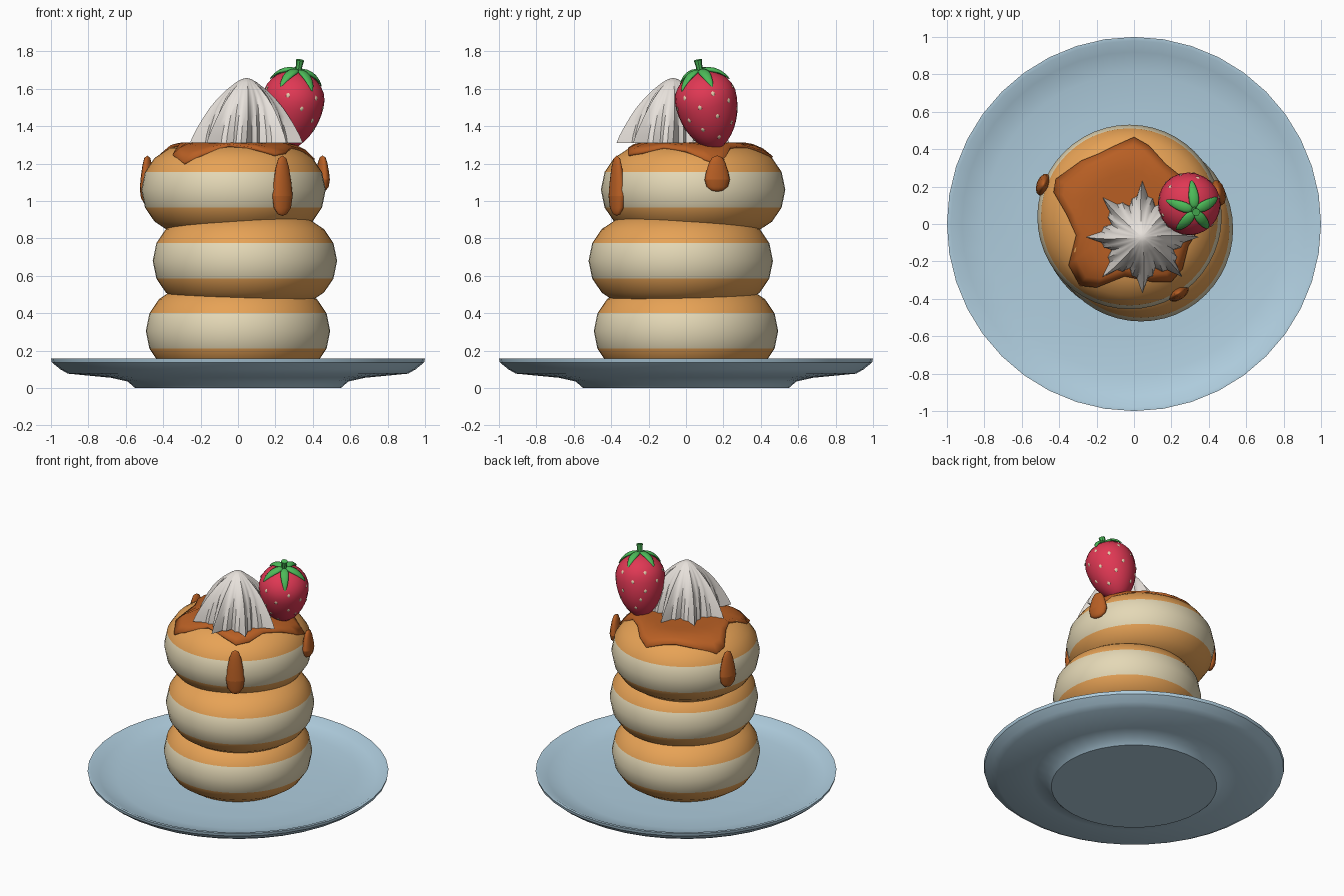
import bpy, bmesh
from math import sin, cos, pi, sqrt, radians, atan2, hypot
from mathutils import Vector, Matrix

if "Cube" in bpy.data.objects:
    bpy.data.objects.remove(bpy.data.objects["Cube"])


def material(name, *rgb):
    lin = [(c / 255 / 12.92) if c < 11 else ((c / 255 + 0.055) / 1.055) ** 2.4 for c in rgb]
    m = bpy.data.materials.new(name)
    m.use_nodes = True
    m.diffuse_color = (*lin, 1)
    bsdf = next(n for n in m.node_tree.nodes if n.type == "BSDF_PRINCIPLED")
    bsdf.inputs["Base Color"].default_value = (*lin, 1)
    bsdf.inputs["Roughness"].default_value = 0.6
    return m


PLATE = material("pale blue", 176, 206, 223)
GOLD = material("golden brown", 232, 163, 86)
BATTER = material("pale batter", 228, 216, 182)
SYRUP = material("amber syrup", 184, 95, 36)
CREAM = material("whipped white", 232, 226, 220)
RED = material("berry red", 224, 56, 84)
GREEN = material("leaf green", 76, 186, 88)
SEED = material("seed cream", 240, 214, 180)


def finish(name, bm, mats, matrix=None, angle=40):
    bmesh.ops.remove_doubles(bm, verts=bm.verts, dist=0.0001)
    bmesh.ops.recalc_face_normals(bm, faces=bm.faces)
    mesh = bpy.data.meshes.new(name)
    bm.to_mesh(mesh)
    bm.free()
    for m in mats:
        mesh.materials.append(m)
    ob = bpy.data.objects.new(name, mesh)
    bpy.context.collection.objects.link(ob)
    if matrix is not None:
        ob.matrix_world = matrix
    bpy.ops.object.select_all(action="DESELECT")
    ob.select_set(True)
    bpy.context.view_layer.objects.active = ob
    bpy.ops.object.shade_smooth_by_angle(angle=radians(angle))
    return ob


def skin(rings, closed=True):
    """Bridge a list of equally long point rings."""
    bm = bmesh.new()
    vs = [[bm.verts.new(p) for p in ring] for ring in rings]
    n = len(rings[0])
    for a, b in zip(vs, vs[1:]):
        for i in range(n):
            j = (i + 1) % n
            bm.faces.new((a[i], a[j], b[j], b[i]))
    # degenerate pole quads become triangles
    bmesh.ops.remove_doubles(bm, verts=bm.verts, dist=0.0001)
    return bm


def lathe(profile, steps):
    return skin([[(r * cos(2 * pi * i / steps), r * sin(2 * pi * i / steps), z)
                  for i in range(steps)] for r, z in profile])


# Plate
finish("plate", lathe([(0, 0), (0.55, 0), (0.59, 0.035), (0.68, 0.055), (0.91, 0.077),
                       (0.95, 0.1), (0.995, 0.137), (1, 0.158), (0.98, 0.158), (0.92, 0.125),
                       (0.8, 0.103), (0.6, 0.09), (0, 0.085)], 40), [PLATE], angle=35)

# Pancakes: rounded discs with a pale band around the middle
CORE, ROUND, BAND = 0.253, 0.24, 0.095
SPOTS = [("bottom", 0, 0, 0.305), ("middle", 0.037, -0.028, 0.68), ("top", -0.024, 0.038, 1.06)]
edge = 23.3
angles = [-90, -68, -45, -edge, 0, edge, 45, 68, 90]
for label, x, y, z in SPOTS:
    prof = [(CORE + ROUND * cos(radians(a)), ROUND * sin(radians(a))) for a in angles]
    bm = lathe([(0, -ROUND)] + prof + [(0, ROUND)], 48)
    for f in bm.faces:
        f.material_index = 1 if abs(f.calc_center_median().z) < BAND else 0
    finish(label + "_pancake", bm, [GOLD, BATTER], Matrix.Translation((x, y, z)))

TX, TY, TZ = SPOTS[2][1:]


def top_height(x, y):
    d = max(0, hypot(x - TX, y - TY) - CORE)
    return TZ + sqrt(max(0, ROUND ** 2 - d * d))


# Syrup pool draped over the top pancake
outline = [(0, 0.465), (-0.1, 0.42), (-0.18, 0.38), (-0.28, 0.34), (-0.42, 0.24), (-0.43, 0.17),
           (-0.36, 0.05), (-0.31, -0.06), (-0.35, -0.22), (-0.29, -0.33), (-0.2, -0.34),
           (-0.05, -0.28), (0.1, -0.31), (0.2, -0.31), (0.26, -0.24), (0.29, -0.12),
           (0.36, 0), (0.41, 0.1), (0.41, 0.19), (0.27, 0.24), (0.17, 0.32), (0.08, 0.42)]
steps = 8
rings = []
for k in range(steps + 1):
    t = k / steps
    ring = []
    for x, y in outline:
        px, py = TX + (x - TX) * t, TY + (y - TY) * t
        ring.append((px, py, top_height(px, py) + 0.014))
    rings.append(ring)
pool = finish("syrup_pool", skin(rings), [SYRUP])
if pool.data.polygons[0].normal.z < 0:
    pool.data.flip_normals()
solid = pool.modifiers.new("thickness", "SOLIDIFY")
solid.thickness = 0.02
solid.offset = -1

# Syrup drips
drop = [(0, 0), (0.45, 0.03), (0.85, 0.14), (1, 0.33), (0.88, 0.55), (0.65, 0.8), (0.4, 0.95), (0, 1)]
for label, x, y, low, wide in [("front", 0.237, -0.37, 0.92, 0.062),
                               ("left", 0.452, 0.167, 1.05, 0.07),
                               ("right", -0.485, 0.21, 0.98, 0.062)]:
    m = (Matrix.Translation((x, y, low)) @ Matrix.Rotation(atan2(y - TY, x - TX), 4, "Z")
         @ Matrix.Diagonal((0.036, wide, 1.243 - low, 1)))
    finish(label + "_syrup_drip", lathe(drop, 12), [SYRUP], m, 60)

# Whipped cream: fluted cone with eight sharp ridges
cols = 96
rings = []
for r, z in [(0, 0), (0.29, 0), (0.275, 0.04), (0.25, 0.09), (0.222, 0.14), (0.19, 0.19),
             (0.15, 0.24), (0.105, 0.285), (0.055, 0.325), (0.025, 0.342), (0, 0.348)]:
    depth = 0.34 * (1 - z / 0.348) ** 0.7
    ring = []
    for i in range(cols):
        a = 2 * pi * i / cols
        ridge = abs(sin(4 * a)) ** 0.8
        k = r * (1 - depth * ridge + 0.12 * depth * cos(24 * a))
        turn = a + 0.25 * z
        ring.append((k * cos(turn), k * sin(turn), z))
    rings.append(ring)
finish("whipped_cream", skin(rings), [CREAM], Matrix.Translation((0.045, -0.07, 1.31)), 35)

# Strawberry, built upright and then tilted
tip = Vector((0.252, 0.16, 1.275))
axis = Vector((0.07, -0.085, 0.42))
tilt = Matrix.Translation(tip) @ Vector((0, 0, 1)).rotation_difference(axis).to_matrix().to_4x4()
FAT, BELLY, CAP = 0.166, 0.28, 0.15


def berry_radius(z):
    if z > BELLY:
        return FAT * sqrt(max(0, 1 - ((z - BELLY) / CAP) ** 2))
    return FAT * max(0, 1 - ((BELLY - z) / BELLY) ** 2) ** 0.6


def berry_top(r):
    return BELLY + CAP * sqrt(max(0, 1 - (r / FAT) ** 2))


length = BELLY + CAP
prof = [(berry_radius(z), z) for z in [length * (1 - cos(pi * k / 16)) / 2 for k in range(17)]]
finish("strawberry", lathe(prof, 24), [RED], tilt, 60)

# Seeds in staggered rows, flattened against the skin
bm = bmesh.new()
for row, (z, count) in enumerate([(0.08, 4), (0.14, 5), (0.2, 6), (0.265, 6), (0.325, 6)]):
    for i in range(count):
        a = 2 * pi * (i + 0.5 * (row % 2)) / count + 0.3
        slope = (berry_radius(z + 0.01) - berry_radius(z - 0.01)) / 0.02
        r = berry_radius(z)
        out = Vector((cos(a), sin(a), -slope))
        m = (Matrix.Translation((r * cos(a), r * sin(a), z))
             @ out.to_track_quat("X", "Z").to_matrix().to_4x4()
             @ Matrix.Diagonal((0.004, 0.011, 0.014, 1)))
        bmesh.ops.create_icosphere(bm, subdivisions=1, radius=1, matrix=m)
finish("strawberry_seeds", bm, [SEED], tilt, 60)

# Leaves hugging the crown
bm = bmesh.new()
for i in range(5):
    a = 2 * pi * i / 5 + radians(92)
    made = bmesh.ops.create_uvsphere(bm, u_segments=10, v_segments=8, radius=1)["verts"]
    for v in made:
        u = (v.co.z + 1) / 2
        r = 0.01 + 0.138 * u
        side = v.co.x * 0.036 * (1 - 0.45 * u)
        z = berry_top(r) + 0.01 + 0.014 * v.co.y
        v.co = (r * cos(a) - side * sin(a), r * sin(a) + side * cos(a), z)
finish("strawberry_leaves", bm, [GREEN], tilt, 60)

# Stem
stem = lathe([(0, 0.42), (0.02, 0.42), (0.017, 0.455), (0.022, 0.495), (0, 0.495)], 8)
finish("strawberry_stem", stem, [GREEN], tilt, 40)
